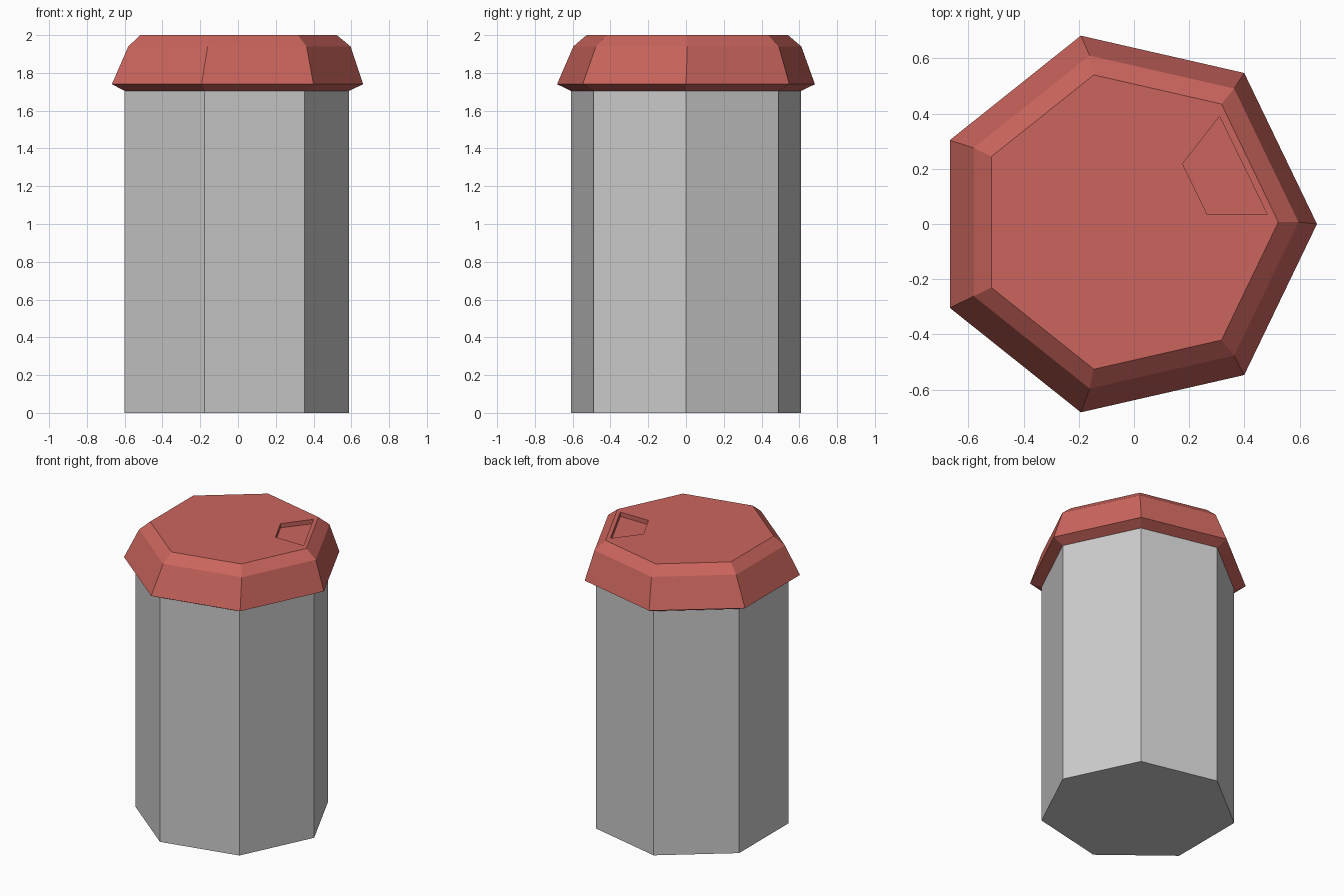
import bpy, bmesh
from math import cos, sin, tau

if "Cube" in bpy.data.objects:
    bpy.data.objects.remove(bpy.data.objects["Cube"])

red = bpy.data.materials.new("red_lid")
red.diffuse_color = (0.60, 0.13, 0.11, 1)
red.use_nodes = True
red.node_tree.nodes["Principled BSDF"].inputs["Base Color"].default_value = red.diffuse_color


def heptagon(radius, cx, cy, z):
    return [(cx + radius * cos(tau * i / 7), cy + radius * sin(tau * i / 7), z)
            for i in range(7)]


def loft(name, rings, material=None):
    """Closed solid skinned through a stack of matching rings."""
    bm = bmesh.new()
    loops = [[bm.verts.new(p) for p in ring] for ring in rings]
    n = len(rings[0])
    for a, b in zip(loops, loops[1:]):
        for i in range(n):
            j = (i + 1) % n
            bm.faces.new((a[i], a[j], b[j], b[i]))
    bm.faces.new(loops[0][::-1])
    bm.faces.new(loops[-1])
    bmesh.ops.recalc_face_normals(bm, faces=bm.faces)
    mesh = bpy.data.meshes.new(name)
    bm.to_mesh(mesh)
    bm.free()
    obj = bpy.data.objects.new(name, mesh)
    bpy.context.collection.objects.link(obj)
    if material:
        mesh.materials.append(material)
    return obj


# Seven-sided container body
loft("body", [heptagon(0.625, -0.037, 0, z) for z in (0, 1.705)])

# Lid: flared lip, sloped side, bevelled shoulder, flat top
lid = loft("lid", [
    heptagon(0.625, -0.037, 0, 1.705),
    heptagon(0.70, -0.037, 0, 1.74),
    heptagon(0.619, -0.023, 0.007, 1.94),
    heptagon(0.547, -0.024, 0.007, 2.0),
], red)

# Shallow drinking recess cut into the top of the lid
outline = [(0.483, 0.034), (0.31, 0.39), (0.176, 0.218), (0.266, 0.034)]
cutter = loft("recess_cutter",
              [[(x, y, z) for x, y in outline] for z in (1.97, 2.1)], red)
cutter.hide_render = True
cutter.hide_viewport = True
cutter.display_type = 'WIRE'
cut = lid.modifiers.new("recess", 'BOOLEAN')
cut.operation = 'DIFFERENCE'
cut.solver = 'EXACT'
cut.object = cutter
